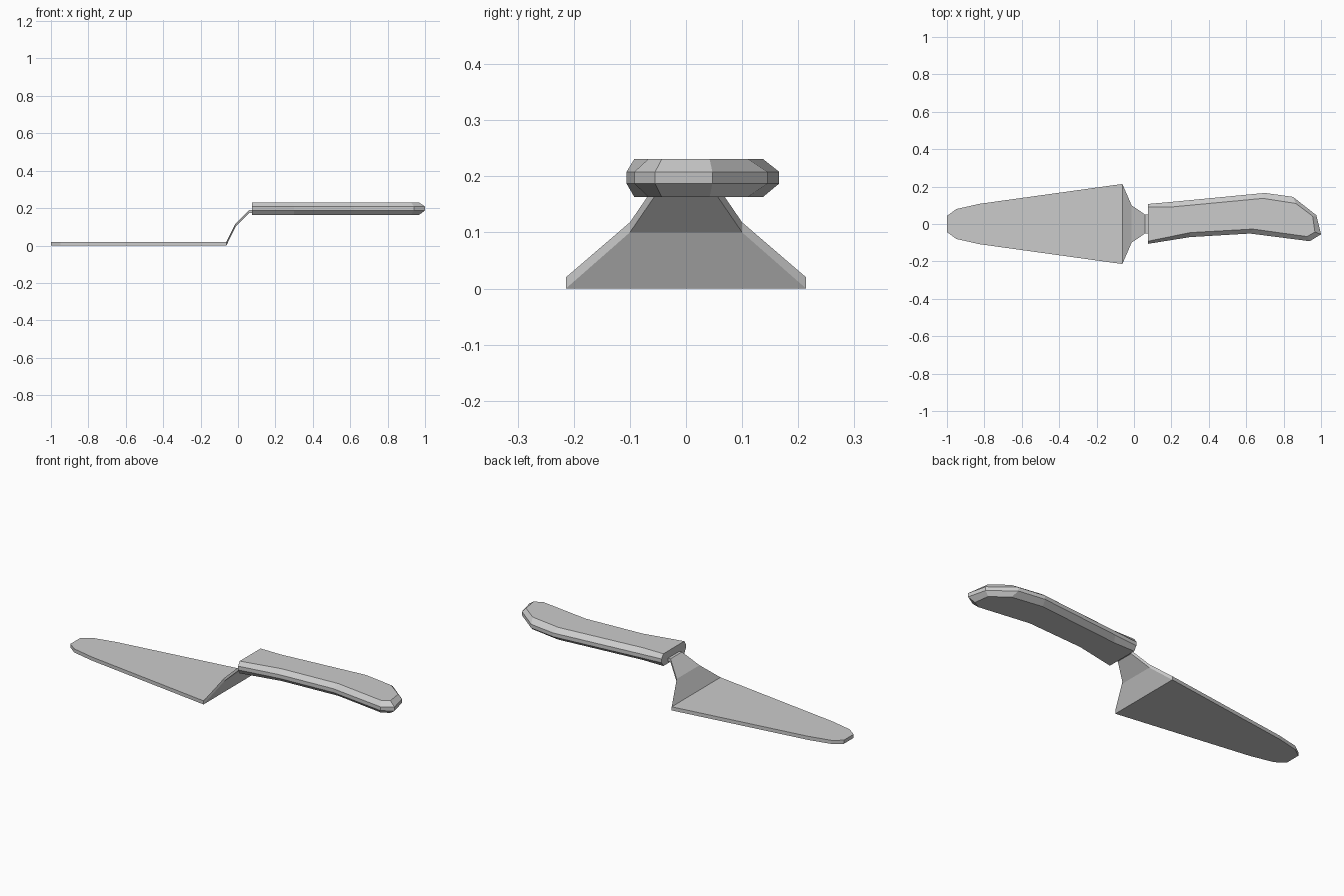
import bpy
import bmesh

cube = bpy.data.objects.get("Cube")
if cube:
    bpy.data.objects.remove(cube, do_unlink=True)

grey = bpy.data.materials.new("plain grey")
grey.use_nodes = True
grey.diffuse_color = (0.6, 0.6, 0.6, 1)
grey.node_tree.nodes["Principled BSDF"].inputs["Base Color"].default_value = (0.6, 0.6, 0.6, 1)


def finish(name, bm):
    bmesh.ops.recalc_face_normals(bm, faces=bm.faces)
    mesh = bpy.data.meshes.new(name)
    bm.to_mesh(mesh)
    bm.free()
    mesh.materials.append(grey)
    obj = bpy.data.objects.new(name, mesh)
    bpy.context.collection.objects.link(obj)
    return obj


def loft(name, rings):
    """Bridge closed rings of equal length and cap both ends."""
    bm = bmesh.new()
    loops = [[bm.verts.new(p) for p in ring] for ring in rings]
    for a, b in zip(loops, loops[1:]):
        for i in range(len(a)):
            j = (i + 1) % len(a)
            bm.faces.new((a[i], a[j], b[j], b[i]))
    bm.faces.new(loops[0])
    bm.faces.new(loops[-1])
    return finish(name, bm)


def strip(name, stations):
    """Symmetric plate from stations of x, half width, underside and top height."""
    return loft(name, [[(x, -w, lo), (x, w, lo), (x, w, hi), (x, -w, hi)]
                       for x, w, lo, hi in stations])


# Flat tapering blade with the cranked neck rising to the handle
strip("blade_and_neck", [
    (-1.0, 0.043, 0, 0.02),
    (-0.95, 0.08, 0, 0.02),
    (-0.825, 0.108, 0, 0.02),
    (-0.062, 0.214, 0, 0.02),
    (-0.013, 0.1, 0.1, 0.118),
    (0.06, 0.05, 0.173, 0.191),
    (0.09, 0.05, 0.173, 0.191),
])

# Curved handle: wide middle band, narrower flat top and bottom
outer = [(0.075, 0.107), (0.22, 0.12), (0.70, 0.166), (0.85, 0.145), (0.975, 0.047),
         (1.0, -0.055), (0.94, -0.092), (0.62, -0.051), (0.30, -0.07), (0.075, -0.106)]
inner = [(0.075, 0.091), (0.2, 0.091), (0.69, 0.137), (0.865, 0.11), (0.955, 0.042),
         (0.967, -0.043), (0.925, -0.067), (0.635, -0.027), (0.30, -0.046), (0.075, -0.092)]
layers = [(inner, 0.163), (outer, 0.187), (outer, 0.208), (inner, 0.231)]
loft("handle", [[(x, y, z) for x, y in outline] for outline, z in layers])
